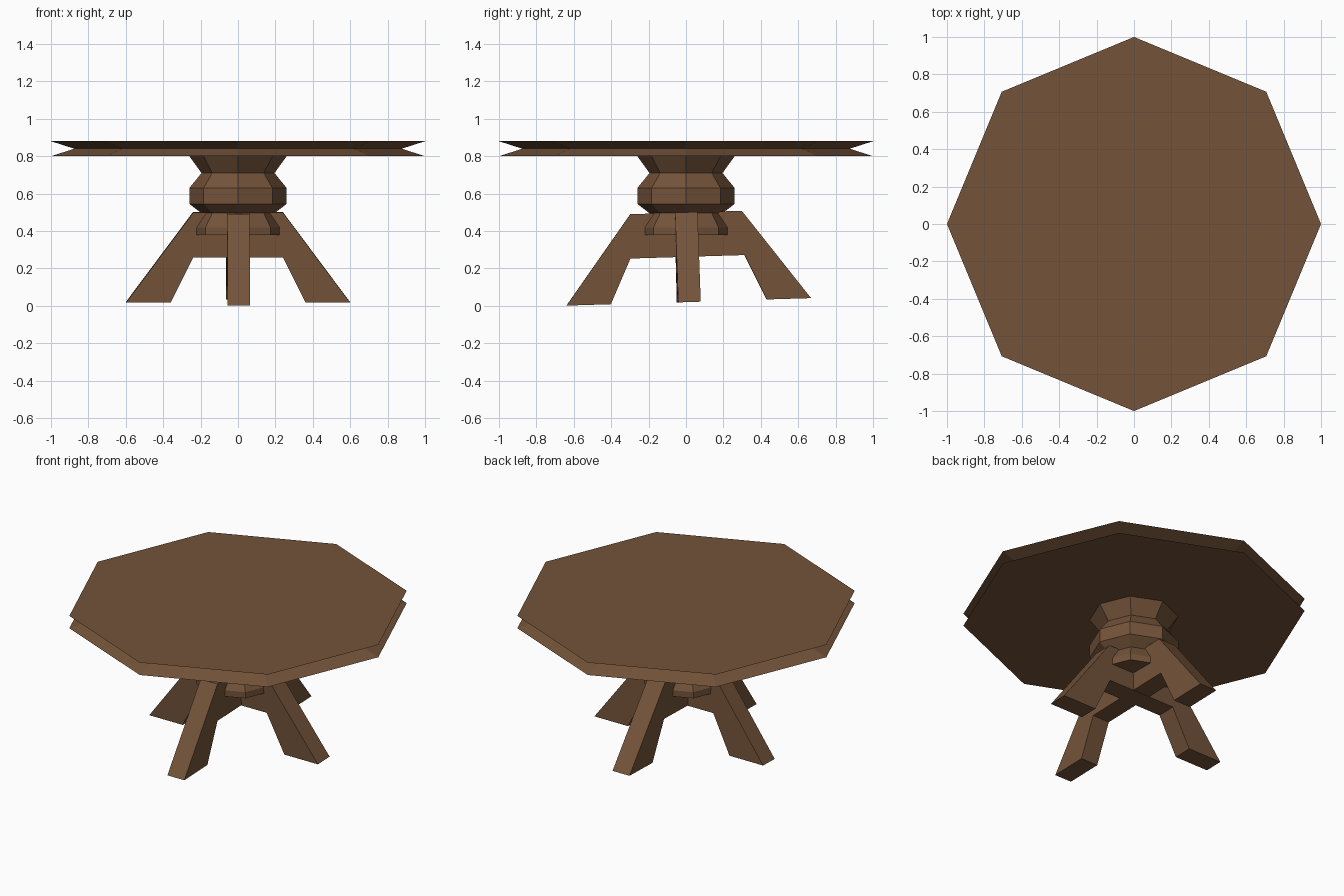
import bpy, bmesh, math
from mathutils import Matrix

if "Cube" in bpy.data.objects:
    bpy.data.objects.remove(bpy.data.objects["Cube"])

wood = bpy.data.materials.new("brown wood")
wood.diffuse_color = (0.174, 0.087, 0.042, 1)
wood.use_nodes = True
wood.node_tree.nodes["Principled BSDF"].inputs["Base Color"].default_value = wood.diffuse_color


def finish(name, bm):
    bmesh.ops.recalc_face_normals(bm, faces=bm.faces)
    mesh = bpy.data.meshes.new(name)
    bm.to_mesh(mesh)
    bm.free()
    mesh.materials.append(wood)
    obj = bpy.data.objects.new(name, mesh)
    bpy.context.collection.objects.link(obj)
    return obj


def octagon_turning(name, profile):
    """Stack of eight-sided rings from (radius, z) pairs, capped at both ends."""
    bm = bmesh.new()
    rings = [[bm.verts.new((r * math.cos(i * math.pi / 4), r * math.sin(i * math.pi / 4), z))
              for i in range(8)] for r, z in profile]
    for a, b in zip(rings, rings[1:]):
        for i in range(8):
            j = (i + 1) % 8
            bm.faces.new((a[i], a[j], b[j], b[i]))
    bm.faces.new(rings[0])
    bm.faces.new(rings[-1])
    return finish(name, bm)


def trestle(name, half, along_y):
    """Pair of splayed legs joined by a beam: mirrored half profile, extruded."""
    outline = half + [(-u, z) for u, z in reversed(half)]
    bm = bmesh.new()
    face = bm.faces.new([bm.verts.new((u, -0.06, z)) for u, z in outline])
    ext = bmesh.ops.extrude_face_region(bm, geom=[face])
    verts = [v for v in ext["geom"] if isinstance(v, bmesh.types.BMVert)]
    bmesh.ops.translate(bm, verts=verts, vec=(0, 0.12, 0))
    turn = Matrix.Rotation(math.pi / 2 if along_y else 0, 4, 'Z')
    # the whole base leans slightly
    lean = (Matrix.Translation((0, 0, 0.5)) @ Matrix.Rotation(math.radians(0.4), 4, 'Z')
            @ Matrix.Rotation(math.radians(1.75), 4, 'X') @ Matrix.Translation((0, 0, -0.5)))
    bm.transform(lean @ turn)
    return finish(name, bm)


# Table top with a V groove round the rim
octagon_turning("table_top", [(1, 0.80), (0.875, 0.84), (1, 0.88)])

# Turned pedestal
octagon_turning("pedestal", [(0.245, 0.38), (0.245, 0.42), (0.195, 0.495), (0.26, 0.545),
                             (0.26, 0.63), (0.195, 0.71), (0.26, 0.80)])

# Crossed leg pairs
trestle("side_legs", [(0.24, 0.5), (0.598, 0.02), (0.36, 0.02), (0.24, 0.26)], False)
trestle("front_back_legs", [(0.298, 0.499), (0.654, 0.021), (0.417, 0.021), (0.305, 0.262)], True)
